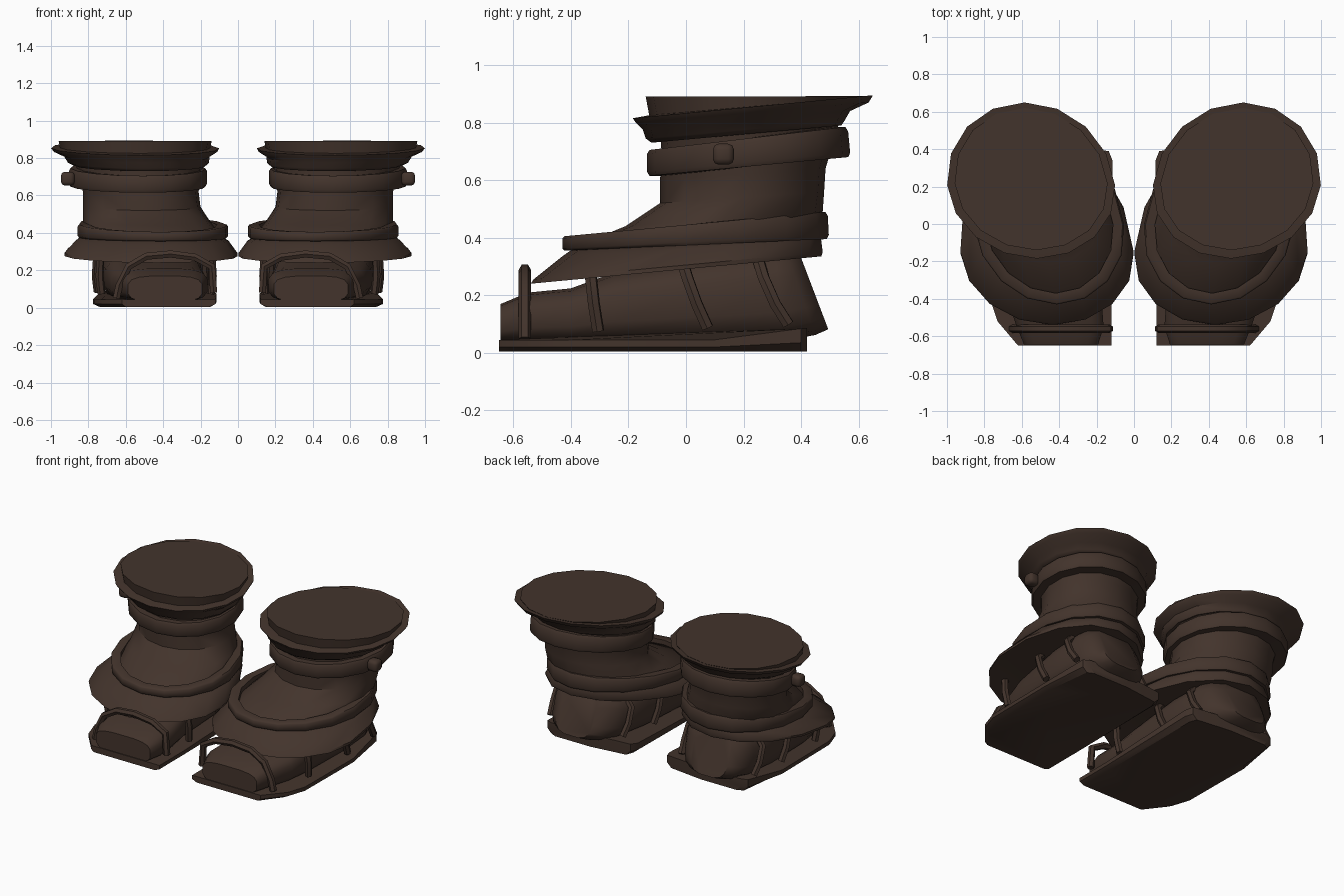
import bpy, bmesh, math

if "Cube" in bpy.data.objects:
    bpy.data.objects.remove(bpy.data.objects["Cube"])

brown = bpy.data.materials.new("dark_brown_leather")
brown.diffuse_color = (0.056, 0.034, 0.025, 1)
brown.use_nodes = True
brown.node_tree.nodes["Principled BSDF"].inputs["Base Color"].default_value = brown.diffuse_color


def finish(ob, angle=40):
    """Material, shading and the mirrored second boot."""
    ob.data.materials.clear()
    ob.data.materials.append(brown)
    bpy.ops.object.select_all(action='DESELECT')
    bpy.context.view_layer.objects.active = ob
    ob.select_set(True)
    bpy.ops.object.shade_smooth_by_angle(angle=math.radians(angle))
    m = ob.modifiers.new("other_boot", 'MIRROR')
    m.use_mirror_merge = False
    return ob


def skin(name, rings, closed=False, angle=40):
    """Bridge rings of points; closed joins last to first, otherwise cap ends."""
    bm = bmesh.new()
    vs = [[bm.verts.new(p) for p in r] for r in rings]
    n = len(vs[0])
    pairs = list(zip(vs, vs[1:])) + ([(vs[-1], vs[0])] if closed else [])
    for a, b in pairs:
        for i in range(n):
            j = (i + 1) % n
            bm.faces.new((a[i], a[j], b[j], b[i]))
    if not closed:
        bm.faces.new(vs[0][::-1])
        bm.faces.new(vs[-1])
    bmesh.ops.recalc_face_normals(bm, faces=bm.faces)
    me = bpy.data.meshes.new(name)
    bm.to_mesh(me)
    bm.free()
    ob = bpy.data.objects.new(name, me)
    bpy.context.collection.objects.link(ob)
    return finish(ob, angle)


def egg(x0, x1, yf, yb, zf, zb, w=0.5, k=0.08, n=16):
    """Tilted egg-shaped ring; w places the widest point from front to back,
    k skews the heel side outwards."""
    cx, rx, cy = (x0 + x1) / 2, (x1 - x0) / 2, yf + (yb - yf) * w
    rx = math.sqrt(max(rx * rx - (k * (yb - yf) / 2) ** 2, 0.0001))
    out = []
    for i in range(n):
        a = 2 * math.pi * i / n
        s = math.sin(a)
        y = cy + s * ((yb - cy) if s > 0 else (cy - yf))
        out.append((cx + rx * math.cos(a) + k * (y - cy), y,
                    zf + (zb - zf) * (y - yf) / (yb - yf)))
    return out


def foot_section(y, x0, x1, z0, z1, lean=0.0, n=16):
    """Rounded-box slice across the foot, leaning forward with height."""
    out = []
    for i in range(n):
        a = 2 * math.pi * (i + 0.5) / n
        c, s = math.cos(a), math.sin(a)
        c, s = (math.copysign(abs(v) ** 0.6, v) for v in (c, s))
        z = (z0 + z1) / 2 + s * (z1 - z0) / 2
        out.append(((x0 + x1) / 2 + c * (x1 - x0) / 2, y - lean * (z - z0), z))
    return out


def strap(name, pts, r=0.022):
    """Rounded strap swept along a few points."""
    cu = bpy.data.curves.new(name, 'CURVE')
    cu.dimensions = '3D'
    cu.bevel_depth, cu.bevel_resolution, cu.use_fill_caps = r, 1, True
    sp = cu.splines.new('POLY')
    sp.points.add(len(pts) - 1)
    for p, q in zip(sp.points, pts):
        p.co = (*q, 1)
    ob = bpy.data.objects.new(name, cu)
    bpy.context.collection.objects.link(ob)
    bpy.ops.object.select_all(action='DESELECT')
    bpy.context.view_layer.objects.active = ob
    ob.select_set(True)
    bpy.ops.object.convert(target='MESH')
    return finish(bpy.context.object, 50)


# Sole plate with softened lower edge, thicker towards the heel
outline = [(0.12, -0.65), (0.62, -0.65), (0.73, -0.52), (0.77, -0.4), (0.775, 0.1),
           (0.735, 0.40), (0.69, 0.42), (0.40, 0.42), (0.135, 0.39), (0.115, 0.34),
           (0.12, -0.4)]
skin("sole", [[(0.44 + (x - 0.44) * 0.9, y, 0.005) for x, y in outline],
              [(x, y, 0.02 + max(0, y - 0.1) * 0.05) for x, y in outline],
              [(x, y, 0.045 + max(0, y - 0.1) * 0.13) for x, y in outline]], angle=30)

# Foot with blunt toe and leaning heel
skin("foot", [foot_section(-0.645, 0.19, 0.59, 0.03, 0.17),
              foot_section(-0.55, 0.16, 0.63, 0.03, 0.21),
              foot_section(-0.40, 0.17, 0.68, 0.03, 0.225),
              foot_section(-0.25, 0.19, 0.71, 0.03, 0.28),
              foot_section(0.10, 0.20, 0.73, 0.03, 0.34),
              foot_section(0.34, 0.23, 0.72, 0.04, 0.36, 0.1),
              foot_section(0.45, 0.28, 0.69, 0.06, 0.37, 0.35),
              foot_section(0.495, 0.36, 0.63, 0.08, 0.36, 0.38)])

# Flared skirt around the ankle
skin("ankle_skirt", [egg(0.02, 0.90, -0.51, 0.46, 0.245, 0.335, 0.38),
                     egg(0.0, 0.93, -0.54, 0.47, 0.24, 0.335, 0.38),
                     egg(0.0, 0.93, -0.53, 0.475, 0.255, 0.35, 0.38),
                     egg(0.05, 0.87, -0.43, 0.47, 0.335, 0.39, 0.44),
                     egg(0.10, 0.82, -0.38, 0.46, 0.37, 0.41, 0.47)])

# Ankle and shaft
skin("shaft", [egg(0.09, 0.82, -0.39, 0.46, 0.35, 0.40, 0.46, 0.1),
               egg(0.10, 0.82, -0.37, 0.465, 0.375, 0.44, 0.46, 0.1),
               egg(0.15, 0.83, -0.21, 0.475, 0.44, 0.49, 0.5, 0.1),
               egg(0.20, 0.83, -0.09, 0.48, 0.52, 0.56),
               egg(0.21, 0.83, -0.09, 0.485, 0.60, 0.64),
               egg(0.19, 0.86, -0.085, 0.52, 0.70, 0.76),
               egg(0.18, 0.87, -0.09, 0.54, 0.76, 0.82)])


def band(name, x0, x1, f0, b0, f1, b1, inset, w=0.5, k=0.08):
    """Softened closed band; f and b are (y, z) at the front and back."""
    rings = []
    for t, d in [(0, 0.008), (0.15, 0), (0.85, 0), (1, 0.008), (1, inset), (0, inset)]:
        yf, zf = (f0[i] + (f1[i] - f0[i]) * t for i in (0, 1))
        yb, zb = (b0[i] + (b1[i] - b0[i]) * t for i in (0, 1))
        rings.append(egg(x0 + d, x1 - d, yf + d, yb - d, zf, zb, w, k))
    return skin(name, rings, closed=True, angle=50)


band("ankle_band", 0.05, 0.86, (-0.43, 0.355), (0.497, 0.395),
     (-0.43, 0.405), (0.492, 0.49), 0.06, 0.46, 0.1)
band("upper_band", 0.165, 0.905, (-0.135, 0.615), (0.572, 0.68),
     (-0.135, 0.705), (0.562, 0.785), 0.08)

# Flared cuff with a flat plug on top
skin("cuff", [egg(0.17, 0.88, -0.12, 0.54, 0.73, 0.79),
              egg(0.155, 0.91, -0.14, 0.55, 0.745, 0.805),
              egg(0.15, 0.93, -0.15, 0.57, 0.775, 0.84),
              egg(0.11, 0.985, -0.175, 0.635, 0.80, 0.87, 0.47),
              egg(0.10, 1.0, -0.185, 0.65, 0.815, 0.895, 0.47),
              egg(0.15, 0.95, -0.13, 0.60, 0.825, 0.888, 0.47)])
skin("cuff_top", [egg(0.15, 0.95, -0.125, 0.60, 0.81, 0.87, 0.47),
                  egg(0.14, 0.96, -0.14, 0.62, 0.89, 0.892, 0.47)])

# Chunky softened button on the outer side
bpy.ops.mesh.primitive_cube_add(size=0.073, location=(0, 0, 0))
button = bpy.context.object
button.name = "button"
bm = bmesh.new()
bm.from_mesh(button.data)
bmesh.ops.bevel(bm, geom=bm.edges[:], offset=0.02, segments=2, affect='EDGES', profile=0.5)
bmesh.ops.translate(bm, verts=bm.verts, vec=(0.91, 0.13, 0.69))
bm.to_mesh(button.data)
bm.free()
finish(button, 50)

# Arched strap over the toe
strap("toe_strap", [(0.65, -0.56, 0.05), (0.635, -0.56, 0.12), (0.585, -0.56, 0.22),
                    (0.49, -0.56, 0.275), (0.36, -0.56, 0.287), (0.23, -0.56, 0.27),
                    (0.14, -0.56, 0.22), (0.13, -0.56, 0.08)])

# Slanted straps from skirt to sole on both sides
for i, (yt, yb, xi, xo) in enumerate([(-0.335, -0.305, 0.14, 0.735),
                                      (0.0, 0.075, 0.18, 0.755),
                                      (0.265, 0.355, 0.21, 0.75)]):
    zt, zb = 0.31, 0.075 + 0.012 * i
    for side, x, s in (("inner", xi, 1), ("outer", xo, -1)):
        strap(f"{side}_side_strap_{i + 1}",
              [(x + 0.05 * s, yt - 0.01, zt), (x, yt + 0.005, zt - 0.05),
               (x - 0.005 * s, (yt + yb) / 2, 0.17), (x + 0.005 * s, yb, zb)])
